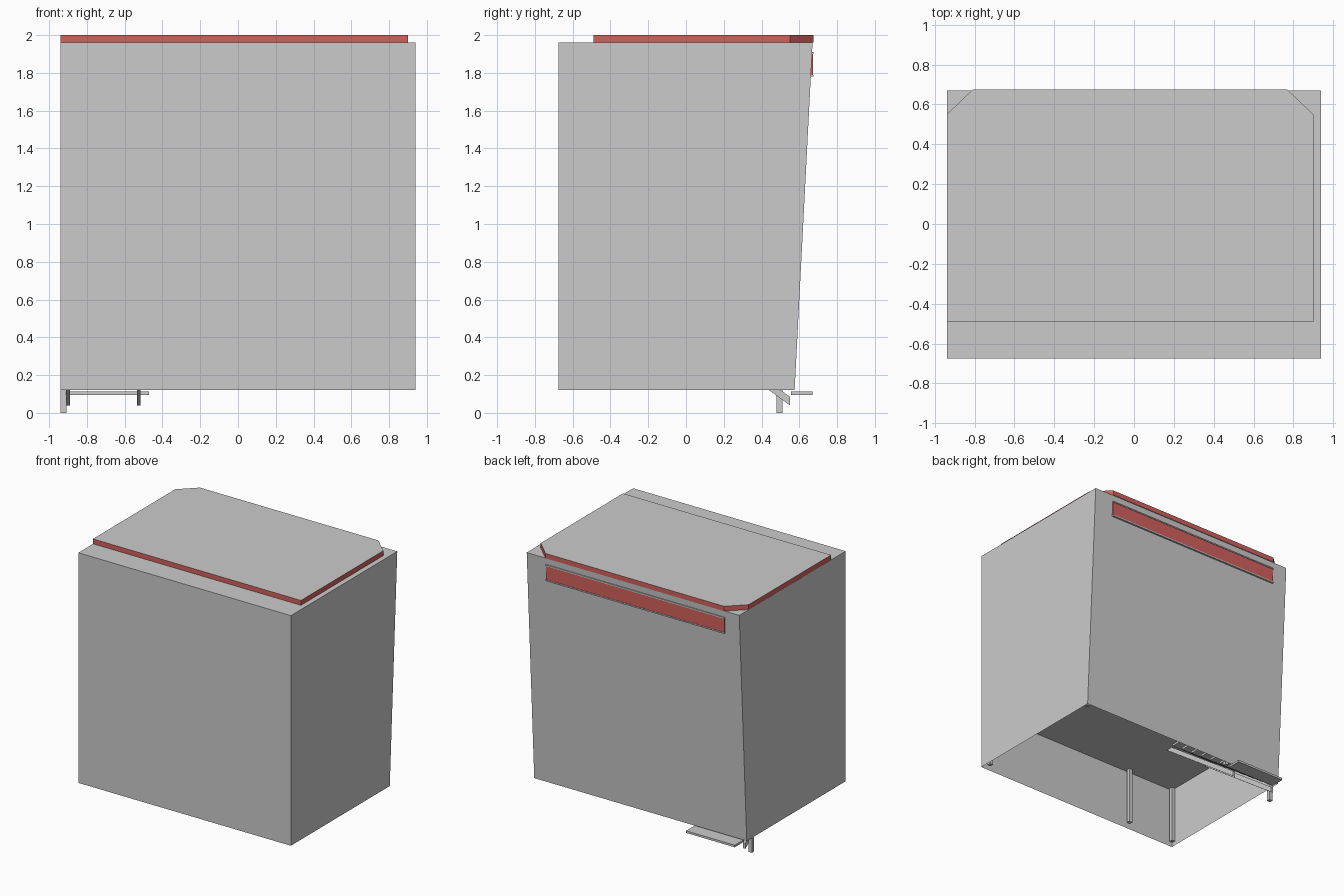
import bpy
import bmesh

if "Cube" in bpy.data.objects:
    bpy.data.objects.remove(bpy.data.objects["Cube"])

red = bpy.data.materials.new("red_paint")
red.diffuse_color = (0.65, 0.12, 0.11, 1)
red.use_nodes = True
red.node_tree.nodes["Principled BSDF"].inputs["Base Color"].default_value = red.diffuse_color


def finish(name, bm, mat=None):
    bmesh.ops.recalc_face_normals(bm, faces=bm.faces)
    me = bpy.data.meshes.new(name)
    bm.to_mesh(me)
    bm.free()
    ob = bpy.data.objects.new(name, me)
    bpy.context.collection.objects.link(ob)
    if mat:
        me.materials.append(mat)
    return ob


def box(name, x0, x1, y0, y1, z0, z1, mat=None):
    return prism(name, [(x0, y0, z0), (x1, y0, z0), (x1, y1, z0), (x0, y1, z0)],
                 (0, 0, z1 - z0), mat)


def prism(name, points, offset, mat=None, open_start=False):
    """Extrude a planar outline along an offset."""
    bm = bmesh.new()
    base = bm.faces.new([bm.verts.new(p) for p in points])
    ext = bmesh.ops.extrude_face_region(bm, geom=[base], use_keep_orig=True)
    verts = [v for v in ext["geom"] if isinstance(v, bmesh.types.BMVert)]
    bmesh.ops.translate(bm, vec=offset, verts=verts)
    return finish(name, bm, mat)


# Booth shell: sloped back wall, open underneath
W, BOTTOM, TOP = 0.94, 0.12, 1.96
profile = [(-0.675, BOTTOM), (-0.675, TOP), (0.67, TOP), (0.575, BOTTOM)]
shell = prism("booth_shell", [(-W, y, z) for y, z in profile], (2 * W, 0, 0))
bm = bmesh.new()
bm.from_mesh(shell.data)
under = [f for f in bm.faces if all(v.co.z < BOTTOM + 0.01 for v in f.verts)]
bmesh.ops.delete(bm, geom=under, context="FACES_ONLY")
bm.to_mesh(shell.data)
bm.free()

# Raised floor inside the shell
box("inner_floor", -0.935, 0.935, -0.67, 0.595, 0.61, 0.64)

# Roof slab with chamfered back corners: red rim, grey top
outline = [(-0.94, -0.49), (0.90, -0.49), (0.90, 0.55), (0.77, 0.675),
           (-0.81, 0.675), (-0.94, 0.55)]
roof = prism("roof_slab", [(x, y, TOP + 0.001) for x, y in outline], (0, 0, 0.039))
roof.data.materials.append(None)
roof.data.materials.append(red)
for f in roof.data.polygons:
    f.material_index = 1 if abs(f.normal.z) < 0.5 else 0

# Back sign panel with thin trims
box("back_panel", -0.81, 0.77, 0.655, 0.672, 1.79, 1.90, red)
for name, z in (("panel_lower_trim", 1.78), ("panel_upper_trim", 1.90)):
    box(name, -0.81, 0.77, 0.655, 0.676, z, z + 0.01)

# Support posts under the floor; the back left one reaches the ground
posts = [("back_left_post", -0.924, 0.495, 0.0), ("front_left_post", -0.92, -0.645, 0.15),
         ("front_stair_post", -0.49, -0.635, 0.15), ("back_stair_post", -0.49, 0.495, 0.15),
         ("front_right_post", 0.90, -0.62, 0.13), ("back_right_post", 0.91, 0.535, 0.13)]
for name, x, y, z in posts:
    r = 0.015
    box(name, x - r, x + r, y - r, y + r, z, 0.615)

# Stair stringers climbing from the back to the floor
for name, x in (("left_stringer", -0.91), ("right_stringer", -0.535)):
    side = [(0.55, 0.04), (0.55, 0.085), (-0.17, 0.61), (-0.23, 0.61)]
    prism(name, [(x, y, z) for y, z in side], (0.02, 0, 0))

# Stair treads
for i in range(7):
    y, z = 0.555 - 0.11 * i, 0.095 + 0.08 * i
    box(f"stair_tread_{i + 1}", -0.90, -0.47, y, y + 0.115, z, z + 0.017)
